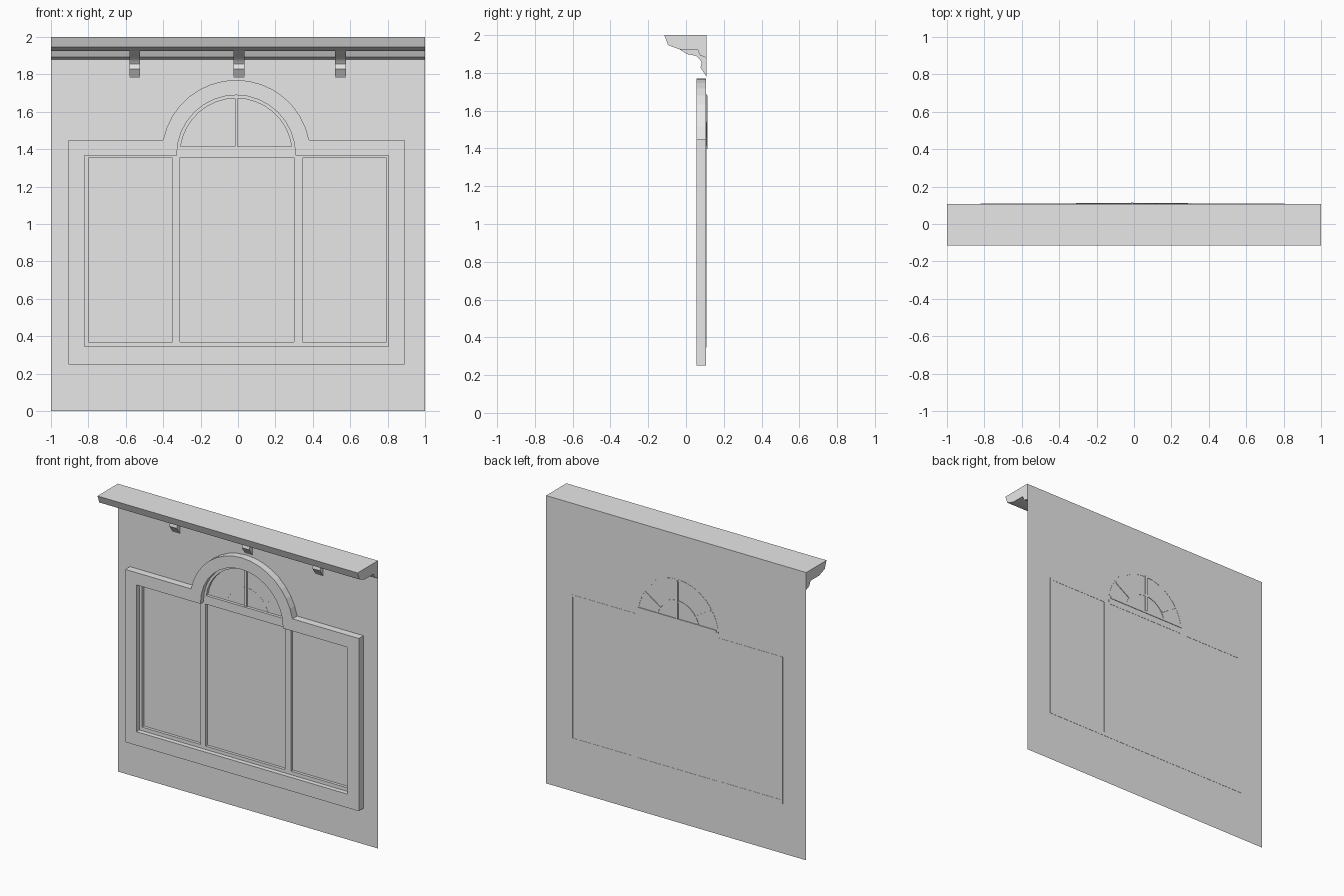
import bpy, bmesh
from math import cos, sin, pi, radians, asin

cube = bpy.data.objects.get("Cube")
if cube:
    bpy.data.objects.remove(cube, do_unlink=True)

grey = bpy.data.materials.new("plain grey")
grey.use_nodes = True
grey.diffuse_color = (0.8, 0.8, 0.8, 1)
grey.node_tree.nodes["Principled BSDF"].inputs["Base Color"].default_value = (0.8, 0.8, 0.8, 1)

WALL_Y = 0.108               # plane of the wall
CX, CZ = -0.01, 1.372        # centre of the arch


def add_mesh(name, bm, smooth=False):
    mesh = bpy.data.meshes.new(name)
    bm.to_mesh(mesh)
    bm.free()
    for p in mesh.polygons:
        p.use_smooth = False
    mesh.materials.clear()
    mesh.materials.append(grey)
    obj = bpy.data.objects.new(name, mesh)
    bpy.context.scene.collection.objects.link(obj)
    if smooth:
        bpy.ops.object.select_all(action='DESELECT')
        obj.select_set(True)
        bpy.context.view_layer.objects.active = obj
        bpy.ops.object.shade_smooth_by_angle(angle=radians(40))
    return obj


def panel(name, loops, y0, y1):
    """Flat plate in the xz plane; loops after the first are holes."""
    curve = bpy.data.curves.new(name + " outline", 'CURVE')
    curve.dimensions = '2D'
    curve.fill_mode = 'BOTH'
    curve.extrude = (y1 - y0) / 2
    for loop in loops:
        spline = curve.splines.new('POLY')
        spline.points.add(len(loop) - 1)
        for point, (x, z) in zip(spline.points, loop):
            point.co = (x, z, 0, 1)
        spline.use_cyclic_u = True
    temp = bpy.data.objects.new(name + " outline", curve)
    bpy.context.scene.collection.objects.link(temp)
    deps = bpy.context.evaluated_depsgraph_get()
    bm = bmesh.new()
    flat = bpy.data.meshes.new_from_object(temp.evaluated_get(deps))
    bm.from_mesh(flat)
    bpy.data.meshes.remove(flat)
    bpy.data.objects.remove(temp, do_unlink=True)
    bpy.data.curves.remove(curve)
    for v in bm.verts:
        x, z, d = v.co
        v.co = (x, (y0 + y1) / 2 - d, z)
    bmesh.ops.remove_doubles(bm, verts=bm.verts, dist=1e-5)
    bmesh.ops.recalc_face_normals(bm, faces=bm.faces)
    return add_mesh(name, bm)


def extrude_profile(name, profile, x0, x1):
    """Sweep a (y, z) profile along x."""
    bm = bmesh.new()
    face = bm.faces.new([bm.verts.new((x0, y, z)) for y, z in profile])
    ext = bmesh.ops.extrude_face_region(bm, geom=[face])
    moved = [g for g in ext["geom"] if isinstance(g, bmesh.types.BMVert)]
    bmesh.ops.translate(bm, verts=moved, vec=(x1 - x0, 0, 0))
    bmesh.ops.recalc_face_normals(bm, faces=bm.faces)
    return add_mesh(name, bm, smooth=True)


def rect(x0, x1, z0, z1):
    return [(x0, z0), (x1, z0), (x1, z1), (x0, z1)]


def arc(r, start=0.0, end=pi, n=16):
    angles = [start + (end - start) * i / n for i in range(n + 1)]
    return [(CX + r * cos(a), CZ + r * sin(a)) for a in angles]


def arched(x0, x1, z0, z1, r):
    """Rectangle with an arch rising from its top edge."""
    a = asin(max(0, z1 - CZ) / r)
    curve = arc(r, a, pi - a)
    if z1 < CZ:
        curve = [(CX + r, z1)] + curve + [(CX - r, z1)]
    return [(x0, z0), (x1, z0), (x1, z1)] + curve + [(x0, z1)]


# Wall sheet
bm = bmesh.new()
bm.faces.new([bm.verts.new((x, WALL_Y, z)) for x, z in rect(-1, 1, 0, 2)])
add_mesh("wall", bm)

# Cornice and its brackets
extrude_profile("cornice", [
    (WALL_Y, 2.0), (-0.115, 2.0), (-0.095, 1.947), (-0.035, 1.925),
    (0.06, 1.925), (0.075, 1.893), (WALL_Y, 1.88)], -1, 1)
bracket = [
    (WALL_Y, 1.925), (-0.035, 1.925), (0.005, 1.9), (0.055, 1.89), (0.073, 1.872),
    (0.083, 1.855), (0.077, 1.828), (WALL_Y, 1.78)]
for side, x in (("right", -0.552), ("centre", 0.005), ("left", 0.548)):
    extrude_profile(side + "_bracket", bracket, x - 0.029, x + 0.029)

# Window surround with arched centre
opening = arched(-0.82, 0.805, 0.345, 1.365, 0.317)
panel("window_surround", [arched(-0.905, 0.89, 0.25, 1.45, 0.398), opening], 0.055, 0.106)

# Sash with three lights and a fanlight
sill = 1.415
a = asin((sill - CZ) / 0.3)
panel("window_sash", [
    opening,
    rect(-0.80, -0.35, 0.37, 1.352),
    rect(-0.31, 0.30, 0.368, 1.355),
    rect(0.345, 0.795, 0.37, 1.352),
    arc(0.3, a, pi - a)], 0.088, 0.1095)

# Fanlight bars
panel("fanlight_sill", [rect(CX - 0.3, CX + 0.3, 1.398, sill)], 0.1, 0.113)
panel("fanlight_upright", [rect(CX - 0.007, CX + 0.007, sill, 1.68)], 0.096, 0.115)
b, c = asin((sill - CZ) / 0.17), asin((sill - CZ) / 0.155)
panel("fanlight_inner_arch",
      [arc(0.17, b, pi - b) + arc(0.155, pi - c, c)], 0.107, 0.111)
for side, angle in (("left", radians(33)), ("right", radians(147))):
    dx, dz = cos(angle), sin(angle)
    ends = [(r, w) for r, w in ((0.16, -0.006), (0.305, -0.006), (0.305, 0.006), (0.16, 0.006))]
    panel(side + "_fanlight_ray",
          [[(CX + r * dx - w * dz, CZ + r * dz + w * dx) for r, w in ends]], 0.107, 0.112)
